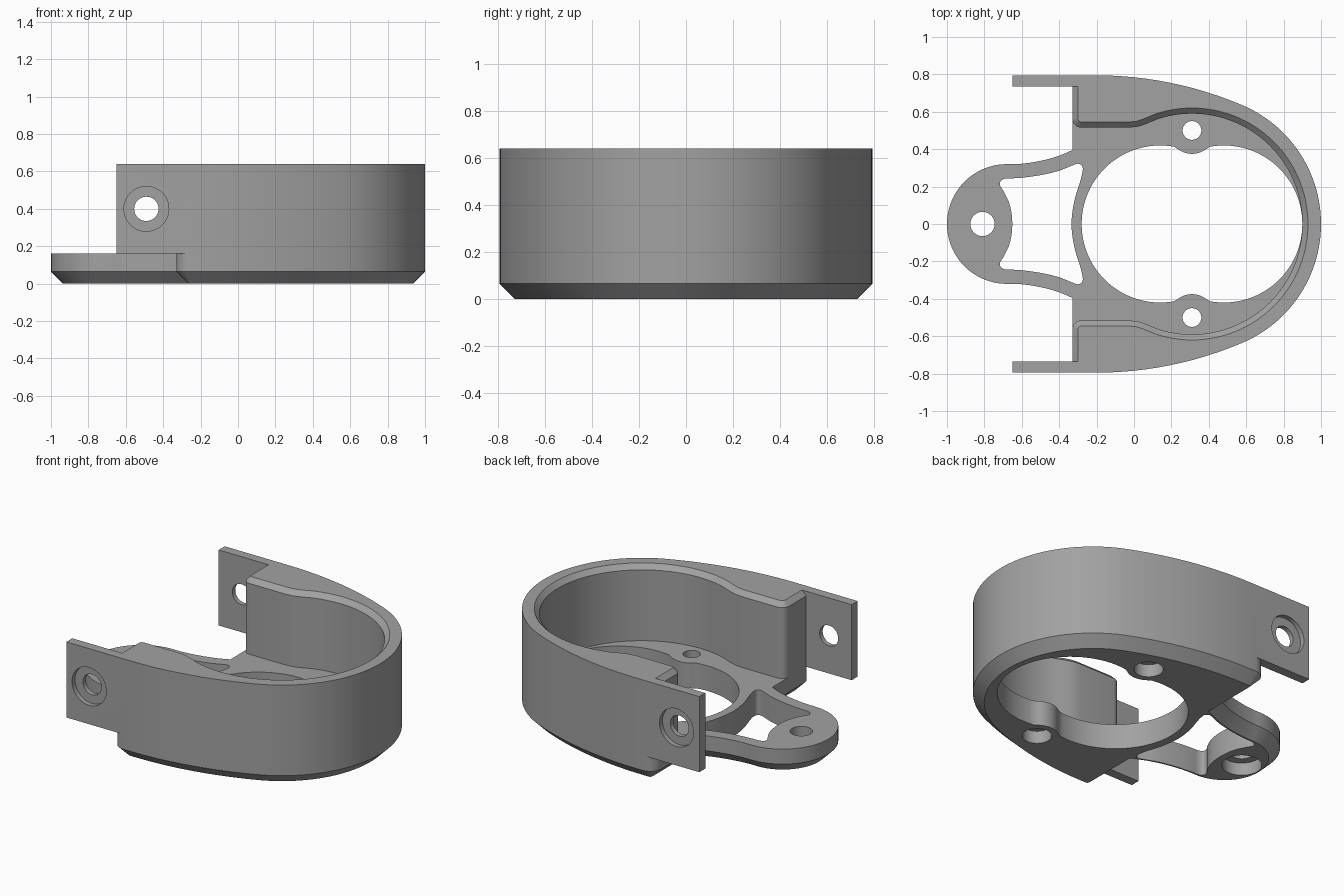
import bpy, bmesh, math
from mathutils import Vector

if "Cube" in bpy.data.objects:
    bpy.data.objects.remove(bpy.data.objects["Cube"])

grey = bpy.data.materials.new("plain_grey")
grey.diffuse_color = (0.36, 0.36, 0.36, 1)
grey.use_nodes = True
grey.node_tree.nodes["Principled BSDF"].inputs["Base Color"].default_value = grey.diffuse_color


def arc(cx, cy, r, a0, a1, n):
    return [(cx + r * math.cos(math.radians(a0 + (a1 - a0) * i / n)),
             cy + r * math.sin(math.radians(a0 + (a1 - a0) * i / n))) for i in range(n + 1)]


def spline(p, n=4):
    # smooth curve through a few points
    v = [Vector(q) for q in p]
    v = [2 * v[0] - v[1]] + v + [2 * v[-1] - v[-2]]
    out = []
    for a, b, c, d in zip(v, v[1:], v[2:], v[3:]):
        for i in range(n):
            t = i / n
            q = 0.5 * (2 * b + (c - a) * t + (2 * a - 5 * b + 4 * c - d) * t * t
                       + (3 * b - a - 3 * c + d) * t ** 3)
            out.append((q.x, q.y))
    return out + [tuple(p[-1])]


def mirrored(half):
    # close a half outline that starts and ends on y = 0
    return half + [(x, -y) for x, y in half[-2:0:-1]]


def offset(pts, d):
    # move a counter-clockwise outline inwards
    out = []
    for i, p in enumerate(pts):
        a, b, c = Vector(pts[i - 1]), Vector(p), Vector(pts[(i + 1) % len(pts)])
        e, f = (b - a).normalized(), (c - b).normalized()
        n1, n2 = Vector((-e.y, e.x)), Vector((-f.y, f.x))
        q = b + (n1 + n2) * d / (1 + n1.dot(n2))
        out.append((q.x, q.y))
    return out


def prism(name, layers):
    # stack of (outline, height) layers with capped ends
    bm = bmesh.new()
    rings = [[bm.verts.new((x, y, z)) for x, y in pts] for pts, z in layers]
    n = len(rings[0])
    for lo, hi in zip(rings, rings[1:]):
        for i in range(n):
            j = (i + 1) % n
            bm.faces.new((lo[i], lo[j], hi[j], hi[i]))
    bm.faces.new(rings[0][::-1])
    bm.faces.new(rings[-1])
    bmesh.ops.recalc_face_normals(bm, faces=bm.faces)
    me = bpy.data.meshes.new(name)
    bm.to_mesh(me)
    bm.free()
    me.materials.append(grey)
    ob = bpy.data.objects.new(name, me)
    bpy.context.collection.objects.link(ob)
    return ob


def combine(ob, other, op):
    m = ob.modifiers.new("bool", 'BOOLEAN')
    m.operation, m.solver, m.object = op, 'EXACT', other
    bpy.context.view_layer.objects.active = ob
    bpy.ops.object.modifier_apply(modifier=m.name)
    bpy.data.objects.remove(other)


def drill(ob, x, y, r, z0, z1):
    combine(ob, prism("drill", [(arc(x, y, r, 0, 352.5, 47), z0),
                                (arc(x, y, r, 0, 352.5, 47), z1)]), 'DIFFERENCE')


# outer side: round nose blending into a long shallow arc
a = math.degrees(math.asin(1.205 / 1.31))
cx = 0.31 - 1.31 * math.cos(math.radians(a))
side = arc(0.31, 0, 0.69, 0, a, 26) + arc(cx, -1.205, 2.0, a, 90, 12)[1:]

# base plate with tail and chamfered underside
tail = spline([(-0.33, 0.395), (-0.4, 0.365), (-0.48, 0.342), (-0.56, 0.327),
               (-0.63, 0.32), (-0.68, 0.32)])
base_line = mirrored(side + arc(-0.25, 0.715, 0.08, 90, 180, 8) + tail
                     + arc(-0.68, 0, 0.32, 90, 180, 20)[1:])
body = prism("bracket_body", [(offset(base_line, 0.065), 0), (base_line, 0.065), (base_line, 0.16)])

# large double-lobed opening
opening = mirrored(arc(0.48, 0, 0.42, 0, 100, 26) + arc(0.31, 0.5, 0.125, 305, 235, 10)
                   + arc(0.14, 0, 0.42, 80, 180, 26))
combine(body, prism("opening_cutter", [(opening, -0.1), (opening, 0.3)]), 'DIFFERENCE')

# window between the two tail arms
window = mirrored(spline([(-0.335, 0), (-0.33, 0.06), (-0.315, 0.14), (-0.29, 0.22), (-0.277, 0.27),
                          (-0.275, 0.305), (-0.295, 0.322), (-0.325, 0.315), (-0.4, 0.285),
                          (-0.48, 0.265), (-0.56, 0.252), (-0.63, 0.245), (-0.685, 0.243),
                          (-0.712, 0.23), (-0.716, 0.205), (-0.7, 0.18), (-0.67, 0.12),
                          (-0.655, 0.06), (-0.65, 0)]))
combine(body, prism("window_cutter", [(window, -0.1), (window, 0.3)]), 'DIFFERENCE')

# screw holes with counterbores underneath
for x, y, r, bore in ((-0.81, 0, 0.065, 0.115), (0.31, 0.5, 0.05, 0.085), (0.31, -0.5, 0.05, 0.085)):
    drill(body, x, y, r, -0.1, 0.3)
    drill(body, x, y, bore, -0.1, 0.08)

# wall and ears, with the inner top edge chamfered
inner = (arc(0.31, 0, 0.59, 0, 108, 36) + [(0.06, 0.533), (0.02, 0.52), (-0.03, 0.515)]
         + arc(-0.28, 0.565, 0.05, 270, 180, 8) + [(-0.33, 0.735)])
outer = side + [(-0.65, 0.795)]
flip = lambda pts: [(x, -y) for x, y in pts]
wall_line = (flip(outer)[::-1] + outer[1:] + [(-0.65, 0.735)]
             + inner[::-1] + flip(inner)[1:] + [(-0.65, -0.735)])
first = 2 * len(outer)
last = first + 2 * len(inner) - 2
rim = offset(wall_line, 0.03)
rim = wall_line[:first] + rim[first:last + 1] + wall_line[last + 1:]
rim[first], rim[last] = (-0.30, 0.735), (-0.30, -0.735)
wall = prism("wall", [(wall_line, 0.16), (wall_line, 0.61), (rim, 0.64)])

# ear holes with shallow counterbores outside
for r, depth in ((0.065, 0.2), (0.12, 0.03)):
    for s in (1, -1):
        pin = prism("ear_drill", [(arc(0, 0, r, 0, 352.5, 47), 0), (arc(0, 0, r, 0, 352.5, 47), depth + 0.1)])
        pin.location = (-0.49, s * 0.895, 0.4)
        pin.rotation_euler = (s * math.pi / 2, 0, 0)
        bpy.context.view_layer.update()
        combine(wall, pin, 'DIFFERENCE')

combine(body, wall, 'UNION')

# smooth curved sides, keep crisp edges
body.select_set(True)
bpy.context.view_layer.objects.active = body
bpy.ops.object.shade_smooth_by_angle(angle=math.radians(25))
